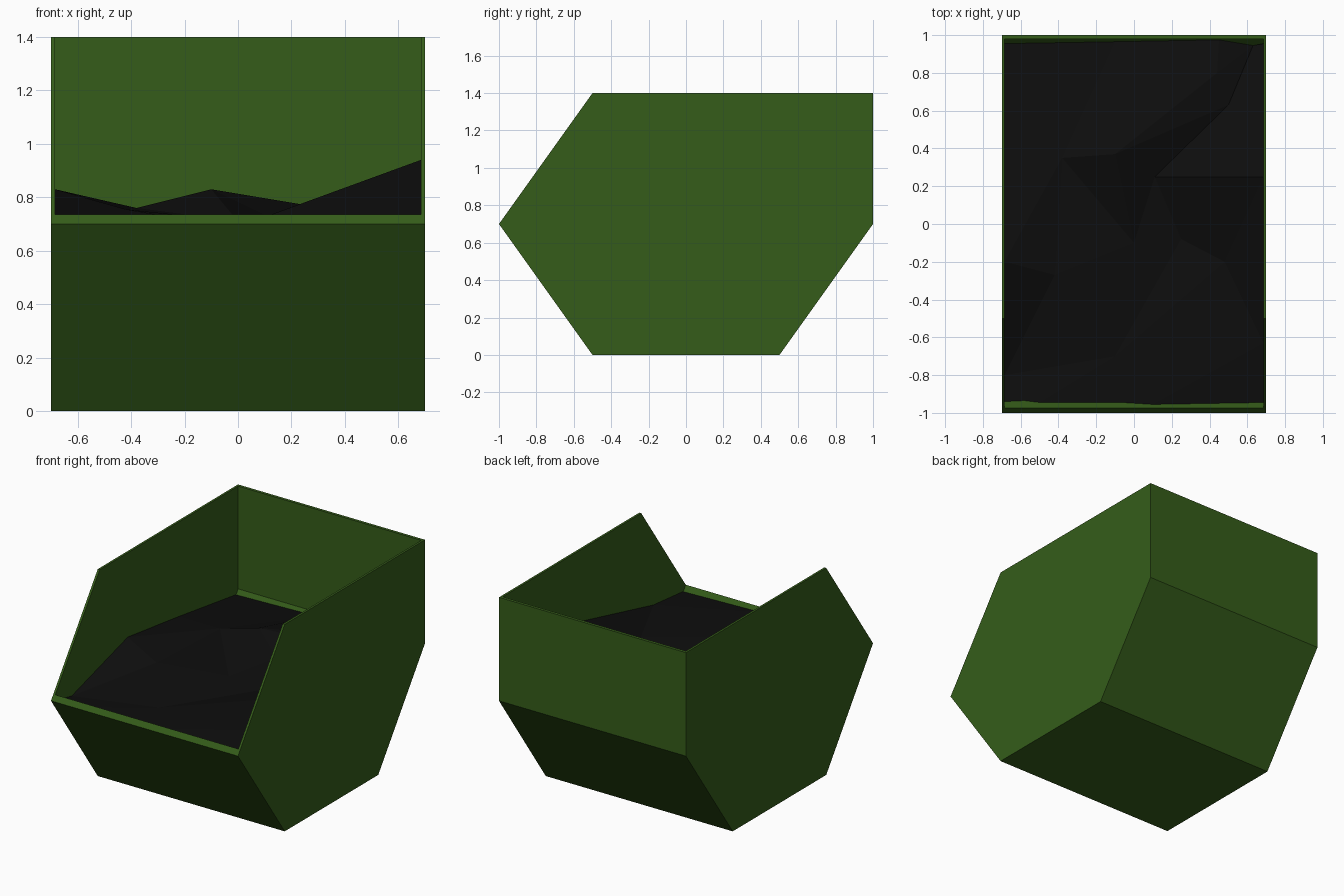
import bpy, bmesh
from mathutils import Vector
from mathutils.geometry import delaunay_2d_cdt

if "Cube" in bpy.data.objects:
    bpy.data.objects.remove(bpy.data.objects["Cube"])


def material(name, rgb):
    m = bpy.data.materials.new(name)
    m.diffuse_color = (*rgb, 1)
    m.use_nodes = True
    m.node_tree.nodes["Principled BSDF"].inputs["Base Color"].default_value = m.diffuse_color
    return m


def add_object(name, bm, mat):
    bmesh.ops.recalc_face_normals(bm, faces=bm.faces)
    me = bpy.data.meshes.new(name)
    bm.to_mesh(me)
    bm.free()
    me.materials.append(mat)
    ob = bpy.data.objects.new(name, me)
    bpy.context.collection.objects.link(ob)
    return ob


green = material("green_paint", (0.035, 0.108, 0.010))
black = material("black_soil", (0.0042, 0.0042, 0.0042))

# Open bin: (y, z) side profiles of the outer and inner skins
outer = [(-1, .7), (-.5, 1.4), (1, 1.4), (1, .7), (.5, 0), (-.5, 0)]
inner = [(-.975, .735), (-.5, 1.4), (.98, 1.4), (.98, .705), (.49, .02), (-.49, .02)]
bm = bmesh.new()


def skin(profile, half):
    """Two side panels joined along every edge except the front slope and top."""
    sides = [[bm.verts.new((s * half, y, z)) for y, z in profile] for s in (-1, 1)]
    left, right = sides
    bm.faces.new(left)
    bm.faces.new(right[::-1])
    for i in range(2, 6):
        j = (i + 1) % 6
        bm.faces.new((left[i], right[i], right[j], left[j]))
    return left[:3] + right[2::-1]


# Rim closes the gap between the skins around the opening
rim_out, rim_in = skin(outer, .70), skin(inner, .685)
for i in range(6):
    j = (i + 1) % 6
    bm.faces.new((rim_out[i], rim_out[j], rim_in[j], rim_in[i]))
add_object("bin_shell", bm, green)

# Soil heap: faceted irregular surface
X = .685
soil = [
    (-X, -.94, .69), (-.58, -.935, .68), (-.5, -.945, .69), (-.06, -.945, .70),
    (.1, -.955, .71), (X, -.945, .70),
    (X, -.63, .73), (X, .25, .94), (X, .955, .69),
    (.63, .945, .66), (.45, .975, .70), (-.1, .965, .685), (-X, .955, .675),
    (-X, .35, .76), (-X, -.2, .83), (-X, -.8, .66),
    (-.42, -.27, .755), (-.1, .37, .83), (-.38, .35, .76), (-.1, -.7, .70),
    (0, -.1, .71), (.11, .25, .73), (.25, -.08, .68), (.5, .63, .73),
    (.44, .8, .74), (.48, -.2, .73),
]
pts, _, tris, *_ = delaunay_2d_cdt([Vector(p[:2]) for p in soil], [],
                                   [list(range(16))], 1, 1e-5)
height = {(round(x, 3), round(y, 3)): z for x, y, z in soil}
bm = bmesh.new()
vs = [bm.verts.new((p.x, p.y, height.get((round(p.x, 3), round(p.y, 3)), .7))) for p in pts]
for t in tris:
    f = bm.faces.new([vs[i] for i in t])
add_object("soil", bm, black)
